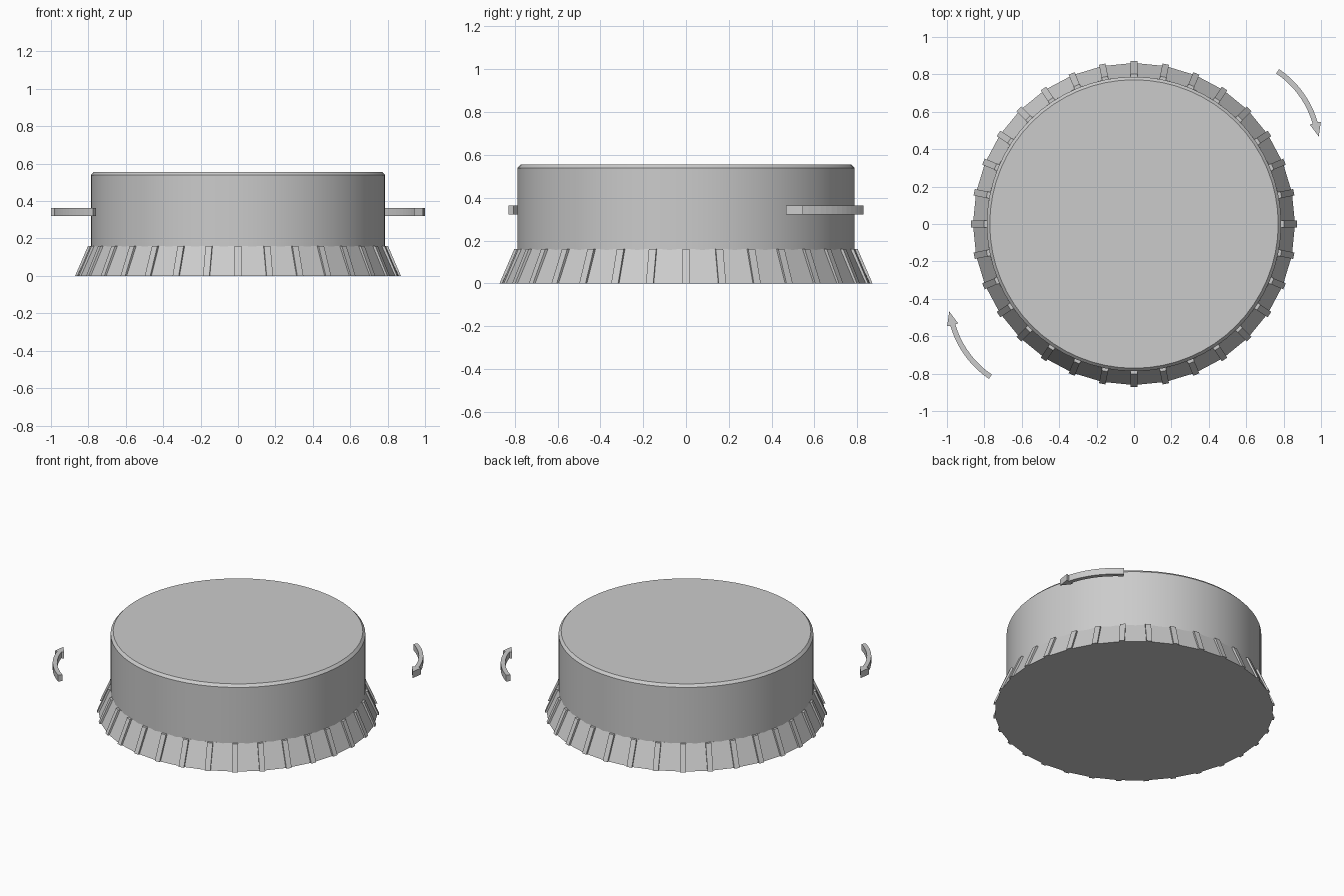
import bpy, bmesh, math
from mathutils import Matrix, Vector

if "Cube" in bpy.data.objects:
    bpy.data.objects.remove(bpy.data.objects["Cube"])


def make_object(name, bm, smooth=False):
    bmesh.ops.recalc_face_normals(bm, faces=bm.faces[:])
    mesh = bpy.data.meshes.new(name)
    bm.to_mesh(mesh)
    bm.free()
    ob = bpy.data.objects.new(name, mesh)
    bpy.context.collection.objects.link(ob)
    if smooth:
        bpy.ops.object.select_all(action='DESELECT')
        ob.select_set(True)
        bpy.context.view_layer.objects.active = ob
        bpy.ops.object.shade_smooth_by_angle(angle=math.radians(30))
    return ob


def lathe(bm, profile, sides):
    """Closed solid from (radius, z) rings, first vertex on +x."""
    rings = [[bm.verts.new((r * math.cos(2 * math.pi * i / sides),
                            r * math.sin(2 * math.pi * i / sides), z))
              for i in range(sides)] for r, z in profile]
    for a, b in zip(rings, rings[1:]):
        for i in range(sides):
            j = (i + 1) % sides
            bm.faces.new((a[i], a[j], b[j], b[i]))
    bm.faces.new(rings[0][::-1])
    bm.faces.new(rings[-1])


def prism(bm, outline, offset):
    """Closed solid from an outline pushed along an offset vector."""
    low = [bm.verts.new(p) for p in outline]
    high = [bm.verts.new(Vector(p) + Vector(offset)) for p in outline]
    n = len(low)
    bm.faces.new(low[::-1])
    bm.faces.new(high)
    for i in range(n):
        j = (i + 1) % n
        bm.faces.new((low[i], low[j], high[j], high[i]))
    return low + high


# Cap body with a chamfered top rim
bm = bmesh.new()
lathe(bm, [(0.787, 0.14), (0.787, 0.539), (0.771, 0.556)], 64)
make_object("cap_body", bm, smooth=True)

# Flared, faceted skirt
RIBS = 32
bm = bmesh.new()
lathe(bm, [(0.861, 0.0), (0.789, 0.16)], RIBS)
make_object("skirt", bm)

# Grip ribs around the skirt, one on each facet edge
bm = bmesh.new()
half = 0.0175
for i in range(RIBS):
    verts = prism(bm, [(0.84, -half, 0), (0.871, -half, 0),
                       (0.802, -half, 0.16), (0.77, -half, 0.16)], (0, 2 * half, 0))
    bmesh.ops.rotate(bm, verts=verts, cent=(0, 0, 0),
                     matrix=Matrix.Rotation(2 * math.pi * i / RIBS, 3, 'Z'))
make_object("skirt_ribs", bm)

# Two curved turn arrows, opposite each other
R, W, STEPS = 0.50, 0.014, 12
CX, CY = 0.488, 0.402
A0, A1 = math.radians(56), math.radians(16)


def on_arc(radius, t):
    a = A0 + (A1 - A0) * t
    return (CX + radius * math.cos(a), CY + radius * math.sin(a), 0.321)


outline = [on_arc(R + W, i / STEPS) for i in range(STEPS + 1)]
outline += [(0.999, 0.546, 0.321), (0.988, 0.468, 0.321), (0.94, 0.531, 0.321)]
outline += [on_arc(R - W, i / STEPS) for i in range(STEPS, -1, -1)]
for name, turn in (("turn_arrow_right", 0), ("turn_arrow_left", math.pi)):
    bm = bmesh.new()
    prism(bm, outline, (0, 0, 0.043))
    bmesh.ops.rotate(bm, verts=bm.verts[:], cent=(0, 0, 0),
                     matrix=Matrix.Rotation(turn, 3, 'Z'))
    make_object(name, bm)
